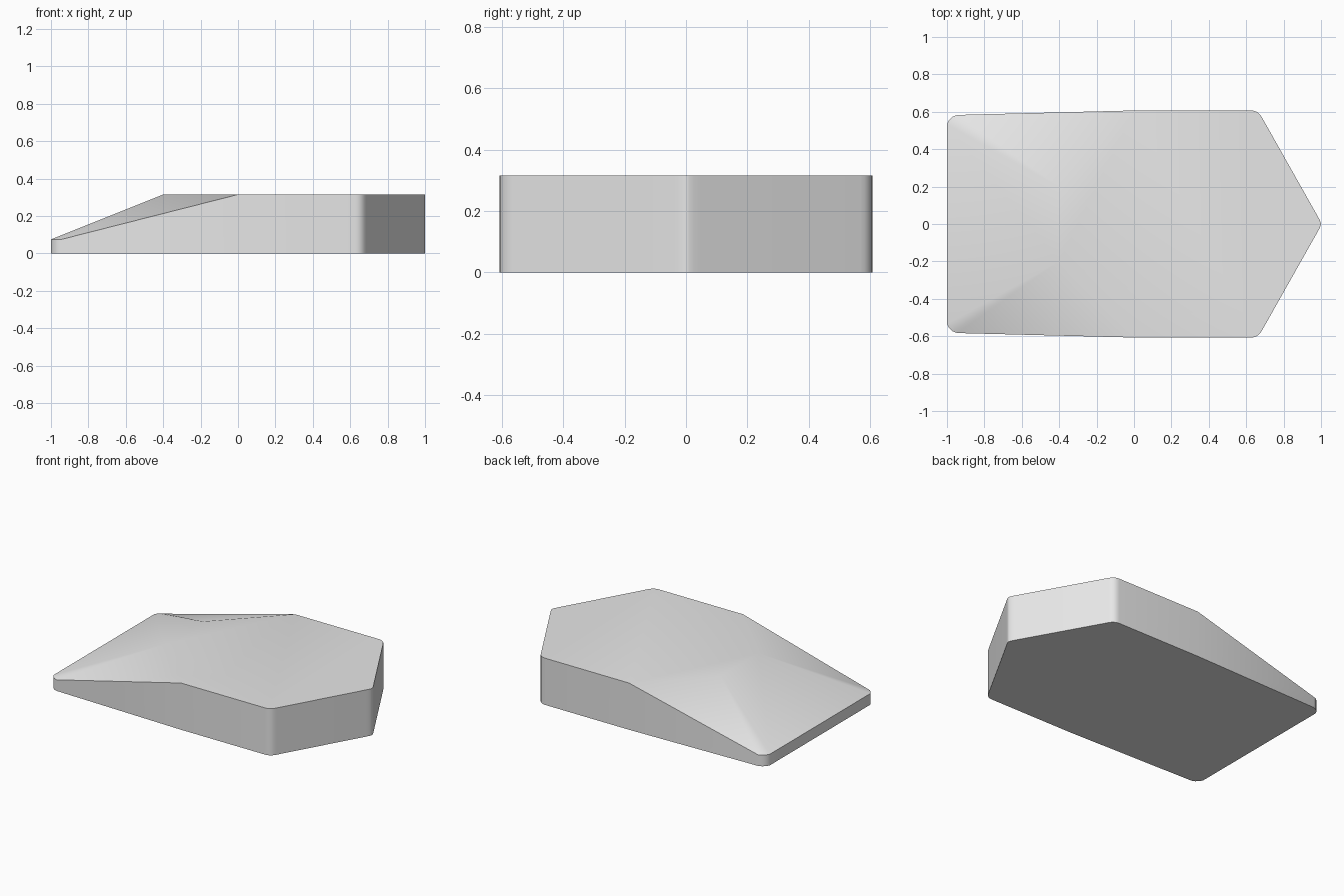
import bpy
import bmesh
from mathutils import Vector

cube = bpy.data.objects.get("Cube")
if cube:
    bpy.data.objects.remove(cube, do_unlink=True)

HEIGHT, LIP = 0.315, 0.075

# Single grey material
grey = bpy.data.materials.new("light grey")
grey.use_nodes = True
colour = (0.8, 0.8, 0.8, 1)
grey.diffuse_color = colour
grey.node_tree.nodes["Principled BSDF"].inputs["Base Color"].default_value = colour


def rounded(start, corner, end, steps):
    """Points of a soft corner between two edges."""
    a, b, c = Vector(start), Vector(corner), Vector(end)
    result = []
    for i in range(steps + 1):
        t = i / steps
        result.append(a * (1 - t) ** 2 + b * 2 * t * (1 - t) + c * t * t)
    return result


# Half outline, from the low end along one side to the pointed end
low_corner = rounded((-1, 0.535), (-0.985, 0.575), (-0.945, 0.583), 3)
shoulder = [Vector((0, 0.607))]
side_corner = rounded((0.625, 0.607), (0.665, 0.607), (0.685, 0.568), 5)
tip = rounded((0.98, 0.045), (0.9995, 0.0125), (1, 0), 3)
half = low_corner + shoulder + side_corner + tip
n_low = len(low_corner)

bm = bmesh.new()


def ring_side(sign, points):
    """Top and bottom vertices for one half of the outline."""
    top, base = [], []
    for i, p in enumerate(points):
        z = LIP if i < n_low else HEIGHT
        top.append(bm.verts.new((p.x, sign * p.y, z)))
        base.append(bm.verts.new((p.x, sign * p.y, 0)))
    return top, base


left_top, left_base = ring_side(1, half)
right_top, right_base = ring_side(-1, half[:-1])
ridge_left = bm.verts.new((-0.4, 0.2, HEIGHT))
ridge_right = bm.verts.new((-0.4, -0.2, HEIGHT))

# Walls and underside
top_loop = left_top + right_top[::-1]
base_loop = left_base + right_base[::-1]
count = len(top_loop)
for i in range(count):
    j = (i + 1) % count
    bm.faces.new((top_loop[i], top_loop[j], base_loop[j], base_loop[i]))
bm.faces.new(base_loop)

# Central ramp and the two side facets
bm.faces.new((left_top[0], right_top[0], ridge_right, ridge_left))
for top, ridge in ((left_top, ridge_left), (right_top, ridge_right)):
    for i in range(n_low):
        bm.faces.new((top[i], top[i + 1], ridge))

# Level top, split along a diagonal
far = n_low + len(side_corner) // 2
bm.faces.new([ridge_left, ridge_right] + right_top[n_low:far + 1] + [left_top[n_low]])
bm.faces.new(left_top[n_low:] + right_top[far:][::-1])

bmesh.ops.recalc_face_normals(bm, faces=bm.faces[:])
mesh = bpy.data.meshes.new("wedge_body")
bm.to_mesh(mesh)
bm.free()
mesh.materials.append(grey)
body = bpy.data.objects.new("wedge_body", mesh)
bpy.context.collection.objects.link(body)

# Smooth the shallow creases, keep the rims sharp
bpy.ops.object.select_all(action="DESELECT")
body.select_set(True)
bpy.context.view_layer.objects.active = body
bpy.ops.object.shade_smooth_by_angle(angle=0.6)
